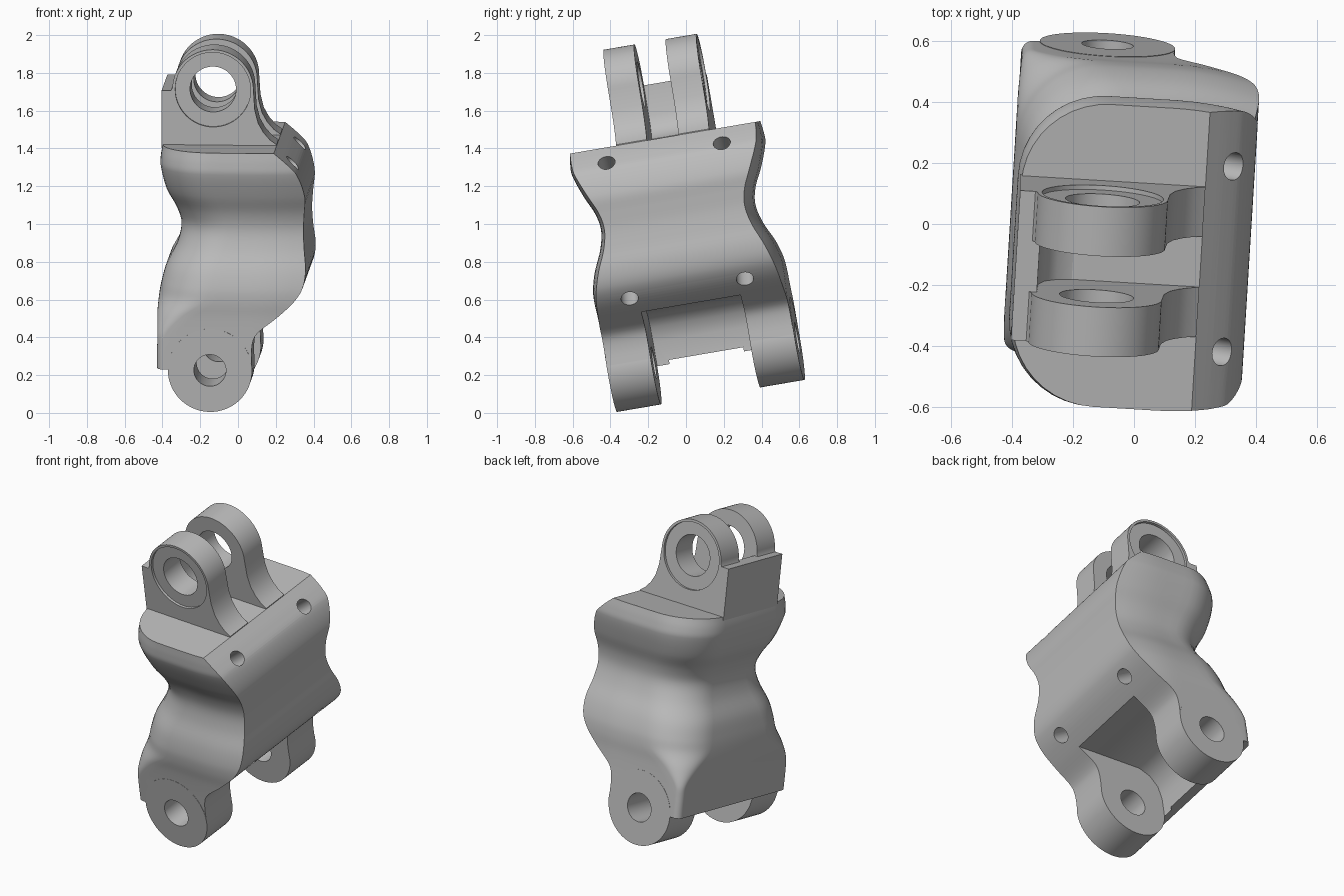
import bpy, bmesh, math
from mathutils import Matrix, Vector

if "Cube" in bpy.data.objects:
    bpy.data.objects.remove(bpy.data.objects["Cube"])

# Local frame: hinge axis along y, link upright along z, then tilted as a whole
TILT = (Matrix.Translation((0, 0.139, 0)) @ Matrix.Rotation(math.radians(9.7), 4, 'X')
        @ Matrix.Rotation(math.radians(-3.5), 4, 'Z'))
HINGE = -0.118          # x of both hinge axes
LOW, HIGH = 0.313, 1.777  # heights of the hinge axes

grey = bpy.data.materials.new("grey metal")
grey.diffuse_color = (0.5, 0.5, 0.5, 1)
grey.use_nodes = True
grey.node_tree.nodes["Principled BSDF"].inputs["Base Color"].default_value = grey.diffuse_color


def finish(name, bm):
    bmesh.ops.recalc_face_normals(bm, faces=bm.faces)
    me = bpy.data.meshes.new(name)
    bm.to_mesh(me)
    bm.free()
    me.materials.append(grey)
    ob = bpy.data.objects.new(name, me)
    bpy.context.collection.objects.link(ob)
    return ob


def prism(name, pts, y0, y1):
    """Extrude an x-z outline along the hinge axis."""
    bm = bmesh.new()
    f = bm.faces.new([bm.verts.new((x, y0, z)) for x, z in pts])
    r = bmesh.ops.extrude_face_region(bm, geom=[f])
    vs = [g for g in r['geom'] if isinstance(g, bmesh.types.BMVert)]
    bmesh.ops.translate(bm, verts=vs, vec=(0, y1 - y0, 0))
    return finish(name, bm)


def arc(cx, cz, r, a0, a1, n):
    return [(cx + r * math.cos(math.radians(a0 + (a1 - a0) * i / n)),
             cz + r * math.sin(math.radians(a0 + (a1 - a0) * i / n))) for i in range(n + 1)]


def disc(name, cz, r, y0, y1):
    return prism(name, arc(HINGE, cz, r, 0, 360, 64)[:-1], y0, y1)


def combine(target, tool, op):
    m = target.modifiers.new(op, 'BOOLEAN')
    m.operation, m.solver, m.object = op, 'EXACT', tool
    bpy.context.view_layer.objects.active = target
    bpy.ops.object.modifier_apply(modifier=m.name)
    bpy.data.objects.remove(tool)


# Body sections: height, left x, right x, half depth, corner radius
KEYS = [(0.315, -.40, .104, .503, .04), (0.44, -.40, .104, .503, .04),
        (0.51, -.40, .13, .503, .05), (0.60, -.405, .24, .505, .14),
        (0.68, -.402, .325, .51, .25), (0.75, -.39, .37, .505, .27),
        (0.84, -.365, .385, .48, .27), (0.95, -.31, .375, .432, .26),
        (1.05, -.29, .37, .41, .26), (1.14, -.315, .375, .425, .26),
        (1.24, -.365, .38, .47, .27), (1.365, -.395, .34, .513, .28),
        (1.42, -.395, .29, .513, .28), (1.48, -.385, .22, .505, .28)]


def section(i, t):
    """Smooth (Hermite) blend between section i and i + 1."""
    a, b = KEYS[i], KEYS[i + 1]
    p, q = KEYS[max(i - 1, 0)], KEYS[min(i + 2, len(KEYS) - 1)]
    h = b[0] - a[0]
    out = [a[0] + h * t]
    for k in range(1, 5):
        m0 = (b[k] - p[k]) / (b[0] - p[0]) * h
        m1 = (q[k] - a[k]) / (q[0] - a[0]) * h
        out.append((2*t**3 - 3*t**2 + 1) * a[k] + (t**3 - 2*t**2 + t) * m0
                   + (3*t**2 - 2*t**3) * b[k] + (t**3 - t**2) * m1)
    return out


def ring(z, left, right, d, r):
    half = []
    for i in range(9):  # side, drawn in slightly towards the right panel
        x = right + (left + r - right) * i / 8
        half.append((x, d - 0.035 * (max(0, x - 0.1) / 0.28) ** 2))
    half += arc(left + r, d - r, r, 90, 180, 10)[1:]
    return [(x, y, z) for x, y in half] + [(x, -y, z) for x, y in reversed(half)]


# Wavy body
bm = bmesh.new()
levels = [section(i, s / 5) for i in range(len(KEYS) - 1) for s in range(5)]
levels.append(KEYS[-1])
loops = [[bm.verts.new(p) for p in ring(*lv)] for lv in levels]
for a, b in zip(loops, loops[1:]):
    for j in range(len(a)):
        k = (j + 1) % len(a)
        bm.faces.new((a[j], a[k], b[k], b[j]))
bm.faces.new(loops[0])
bm.faces.new(loops[-1])
body = finish("link_body", bm)

# Rounded lower lugs, then the slot between them, leaving a back plate
for s in (-1, 1):
    combine(body, disc("lug", LOW, 0.223, *sorted((s * 0.2, s * 0.5045))), 'UNION')
slot = [(-.34, .0), (.6, .0), (.6, .59), (-.2, .59), (-.27, .56), (-.32, .50), (-.34, .42)]
combine(body, prism("slot", slot, -0.267, 0.267), 'DIFFERENCE')
combine(body, disc("lower_bore", LOW, 0.085, -0.8, 0.8), 'DIFFERENCE')

# Four fastener holes in the right panel
for z, x, dz in ((1.40, 0.31, 0.8), (0.67, 0.315, -0.6)):
    for y in (-0.31, 0.31):
        bm = bmesh.new()
        axis = Vector((1, 0, dz)).normalized()
        rot = axis.to_track_quat('Z', 'Y').to_matrix().to_4x4()
        bmesh.ops.create_cone(bm, cap_ends=True, segments=32, radius1=0.046, radius2=0.046,
                              depth=0.36, matrix=Matrix.Translation((x, y, z)) @ rot)
        combine(body, finish("fastener_hole", bm), 'DIFFERENCE')

# Upper ears with a flared foot, bore and shallow outer recess
ear = ([(-.39, 1.46), (.22, 1.46), (.22, 1.485), (.185, 1.51), (.15, 1.55), (.122, 1.60),
        (.104, 1.67)] + arc(HINGE, HIGH, 0.215, 0, 178, 40) + [(-.34, 1.77), (-.39, 1.77)])
parts = [body]
for name, s in (("front_ear", -1), ("rear_ear", 1)):
    ob = prism(name, ear, *sorted((s * 0.085, s * 0.25)))
    combine(ob, disc("upper_bore", HIGH, 0.122, -0.5, 0.5), 'DIFFERENCE')
    combine(ob, disc("recess", HIGH, 0.2, *sorted((s * 0.235, s * 0.4))), 'DIFFERENCE')
    parts.append(ob)

# Stop plate between the ears, curving down into the floor
stop = [(-.39, 1.46), (-.2, 1.46), (-.2, 1.482), (-.25, 1.50), (-.29, 1.545), (-.31, 1.61),
        (-.315, 1.77), (-.39, 1.77)]
parts.append(prism("stop_plate", stop, -0.086, 0.086))

for ob in parts:
    ob.matrix_world = TILT
    bpy.ops.object.select_all(action='DESELECT')
    ob.select_set(True)
    bpy.context.view_layer.objects.active = ob
    bpy.ops.object.shade_smooth_by_angle(angle=math.radians(30))
